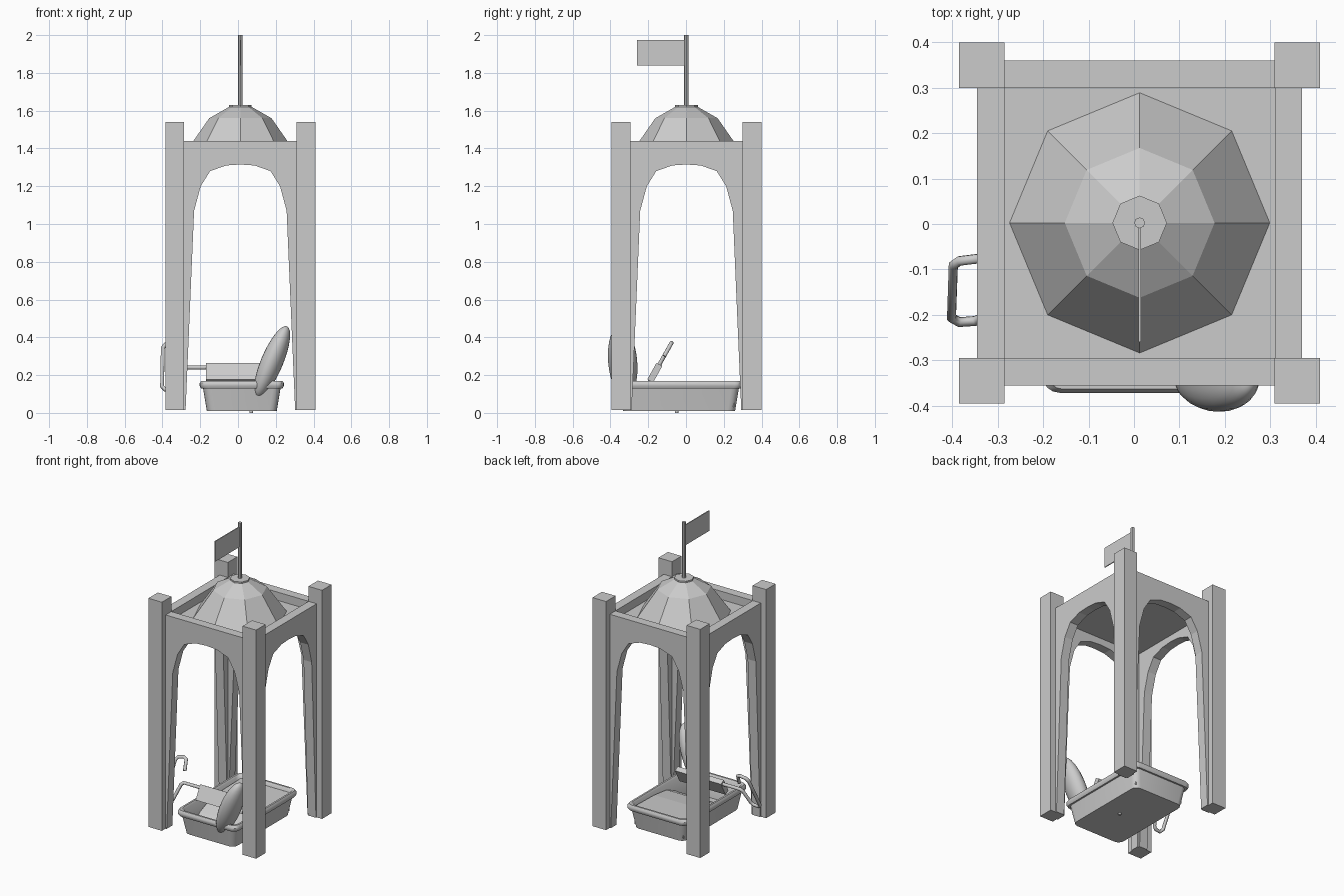
import bpy, bmesh, math
from mathutils import Matrix, Vector

if "Cube" in bpy.data.objects:
    bpy.data.objects.remove(bpy.data.objects["Cube"])

CX, CY = 0.0125, 0.0025   # tower axis


def finish(name, bm, smooth=False):
    bmesh.ops.recalc_face_normals(bm, faces=bm.faces)
    me = bpy.data.meshes.new(name)
    bm.to_mesh(me)
    bm.free()
    ob = bpy.data.objects.new(name, me)
    bpy.context.collection.objects.link(ob)
    if smooth:
        bpy.context.view_layer.objects.active = ob
        ob.select_set(True)
        bpy.ops.object.shade_smooth_by_angle(angle=math.radians(40))
        ob.select_set(False)
    return ob


def box(name, lo, hi):
    lo, hi = Vector(lo), Vector(hi)
    bm = bmesh.new()
    bmesh.ops.create_cube(bm, size=1, matrix=Matrix.Translation((lo + hi) / 2)
                          @ Matrix.Diagonal((*(hi - lo), 1)))
    return finish(name, bm)


def loft(name, loops, smooth=False):
    """Skin a stack of equal-length point loops and cap both ends."""
    bm = bmesh.new()
    rings = [[bm.verts.new(p) for p in l] for l in loops]
    n = len(rings[0])
    for a, b in zip(rings, rings[1:]):
        for i in range(n):
            bm.faces.new((a[i], a[(i + 1) % n], b[(i + 1) % n], b[i]))
    bm.faces.new(rings[0])
    bm.faces.new(rings[-1])
    return finish(name, bm, smooth)


def ring(r, z, n, x=CX, y=CY):
    return [(x + r * math.cos(math.tau * i / n), y + r * math.sin(math.tau * i / n), z) for i in range(n)]


def rounded(x, y, hx, hy, r, z, seg=4):
    pts = []
    for k, (sx, sy) in enumerate(((1, 1), (-1, 1), (-1, -1), (1, -1))):
        for j in range(seg + 1):
            a = math.pi / 2 * (k + j / seg)
            pts.append((x + sx * (hx - r) + r * math.cos(a), y + sy * (hy - r) + r * math.sin(a), z))
    return pts


def tube(name, pts, radius):
    cu = bpy.data.curves.new(name, 'CURVE')
    cu.dimensions = '3D'
    cu.bevel_depth = radius
    cu.bevel_resolution = 2
    cu.use_fill_caps = True
    sp = cu.splines.new('POLY')
    sp.points.add(len(pts) - 1)
    for p, c in zip(sp.points, pts):
        p.co = (*c, 1)
    ob = bpy.data.objects.new(name, cu)
    bpy.context.collection.objects.link(ob)


# corner pillars
for sx in (-1, 1):
    for sy in (-1, 1):
        x, y = CX + sx * 0.3475, CY + sy * 0.3475
        box("corner_pillar", (x - .05, y - .05, .015), (x + .05, y + .05, 1.54))

# arched panels on four sides
half = [(.29, .015), (.245, 1.07), (.21, 1.20), (.16, 1.28), (.075, 1.31)]
arch = [(-u, z) for u, z in half] + [(0, 1.315)] + half[::-1]
outline = arch + [(.2985, .015), (.2985, 1.44), (-.2985, 1.44), (-.2985, .015)]
for k in range(4):
    bm = bmesh.new()
    f = bm.faces.new([bm.verts.new((u, -.358, z)) for u, z in outline])
    ext = bmesh.ops.extrude_face_region(bm, geom=[f])
    bmesh.ops.translate(bm, vec=(0, .06, 0), verts=[v for v in ext['geom'] if isinstance(v, bmesh.types.BMVert)])
    bmesh.ops.transform(bm, matrix=Matrix.Translation((CX, CY, 0)) @ Matrix.Rotation(k * math.pi / 2, 4, 'Z'),
                        verts=bm.verts)
    finish("arched_panel", bm)

# ceiling slab, dome, cap, pole and flag
box("ceiling_slab", (CX - .3, CY - .3, 1.36), (CX + .3, CY + .3, 1.385))
loft("dome", [ring(r, z, 8) for r, z in ((.297, 1.37), (.245, 1.445), (.165, 1.56), (.06, 1.62))])
loft("dome_cap", [ring(.06, 1.61, 8), ring(.06, 1.63, 8)])
loft("flag_pole", [ring(.012, 1.62, 8), ring(.012, 2.0, 8)], True)
box("flag", (CX - .003, -.26, 1.84), (CX + .003, CY, 1.975))

# tray with rolled rim
TX, TY = .02, -.037
tray = ((.185, .297, .01), (.205, .317, .13), (.216, .328, .13), (.223, .335, .143), (.223, .335, .157),
        (.215, .327, .17), (.203, .315, .17), (.195, .306, .16), (.175, .287, .025))
loft("tray", [rounded(TX, TY, hx, hy, .04, z) for hx, hy, z in tray], True)
loft("drain", [ring(.01, 0, 10, .07, -.05), ring(.01, .012, 10, .07, -.05)], True)

# sloping fill in the tray
slope = [(-.24, .03), (-.17, .09), (-.08, .13), (.05, .145), (.26, .15), (.255, .03)]
loft("tray_fill", [[(x, y, z) for y, z in slope] for x in (-.16, .20)])

# leaning rounded body at the front of the tray
bm = bmesh.new()
bmesh.ops.create_uvsphere(bm, u_segments=24, v_segments=16, radius=1)
axis = Vector((.42, -.08, 1)).to_track_quat('Z', 'Y').to_matrix().to_4x4()
bmesh.ops.transform(bm, matrix=Matrix.Translation((.18, -.335, .27)) @ axis
                    @ Matrix.Diagonal((.078, .058, .205, 1)), verts=bm.verts)
finish("leaning_body", bm, True)

# tilted scoop blade and its bent wire handle
tilt = Vector((0, .49, .87))
base = Vector((0, -.15, .24))
bm = bmesh.new()
bmesh.ops.create_cube(bm, size=1, matrix=Matrix.Translation((0, -.165, .213))
                      @ Matrix.Rotation(math.radians(61), 4, 'X') @ Matrix.Diagonal((.34, .1, .035, 1)))
finish("scoop_blade", bm)
path = [(-.16, 0), (-.295, 0), (-.31, -.015), (-.335, -.115), (-.35, -.13), (-.385, -.135), (-.402, -.115),
        (-.398, .12), (-.385, .14), (-.345, .15), (-.325, .14), (-.312, .07)]
tube("scoop_handle", [Vector((x, 0, 0)) + base + tilt * s for x, s in path], .011)
